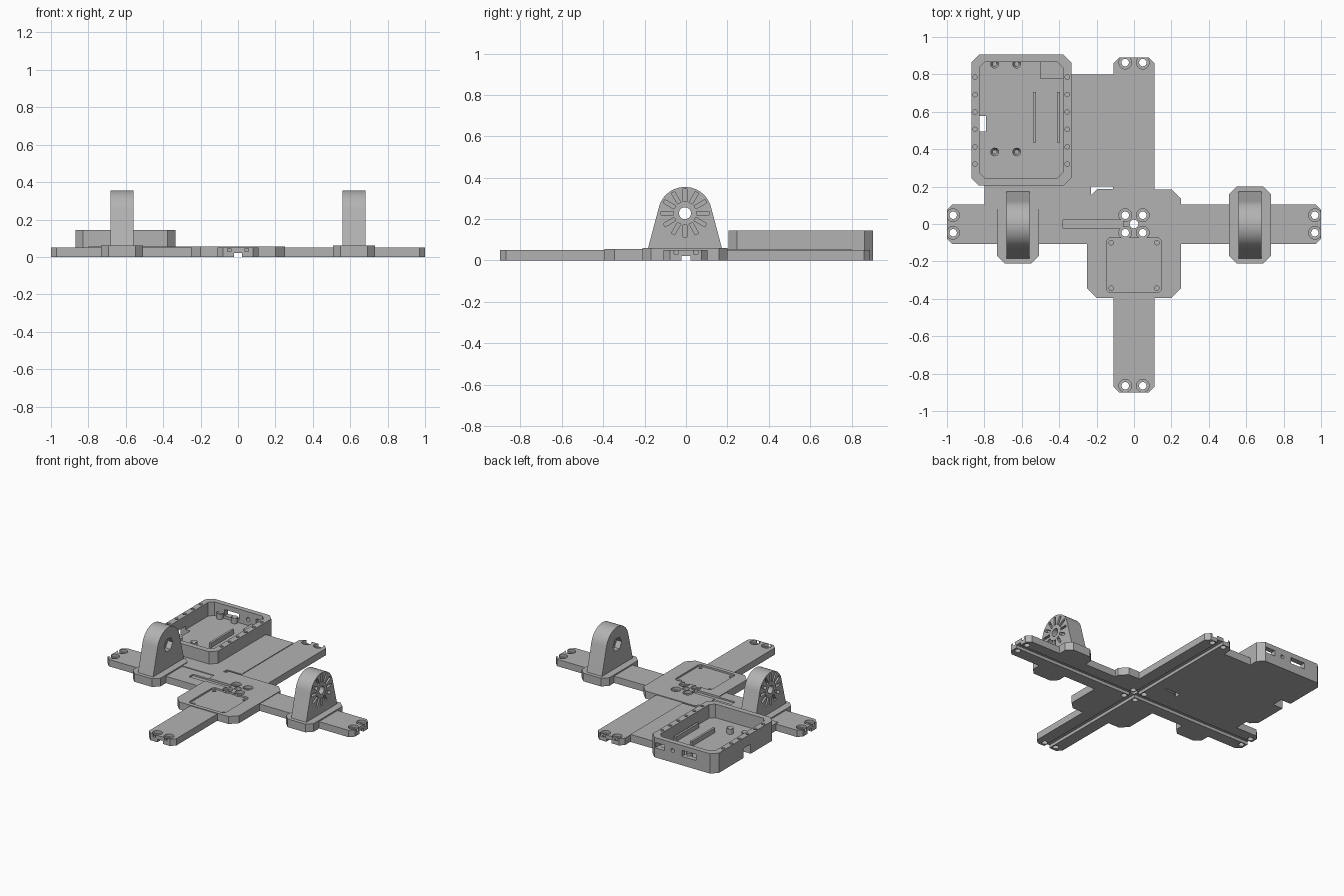
import bpy, bmesh
from math import sin, cos, pi, radians
from mathutils import Vector

old = bpy.data.objects.get("Cube")
if old:
    bpy.data.objects.remove(old, do_unlink=True)

grey = bpy.data.materials.new("plain grey")
grey.use_nodes = True
colour = (0.45, 0.45, 0.45, 1)
grey.diffuse_color = colour
grey.node_tree.nodes["Principled BSDF"].inputs["Base Color"].default_value = colour


# Outline helpers
def rect(x0, x1, y0, y1, c=0.0):
    """Rectangle with corners chamfered by c."""
    if not c:
        return [(x0, y0), (x1, y0), (x1, y1), (x0, y1)]
    return [(x0 + c, y0), (x1 - c, y0), (x1, y0 + c), (x1, y1 - c),
            (x1 - c, y1), (x0 + c, y1), (x0, y1 - c), (x0, y0 + c)]


def circle(x, y, r, n=24):
    return [(x + r * cos(2 * pi * i / n), y + r * sin(2 * pi * i / n)) for i in range(n)]


def prism(bm, pts, lo, hi, axis="z"):
    """Extrude an outline along z, or a (y, z) outline along x, or (x, z) along y."""
    place = {"z": lambda a, b, h: Vector((a, b, h)),
             "x": lambda a, b, h: Vector((h, a, b)),
             "y": lambda a, b, h: Vector((a, h, b))}[axis]
    low = [bm.verts.new(place(a, b, lo)) for a, b in pts]
    high = [bm.verts.new(place(a, b, hi)) for a, b in pts]
    n = len(pts)
    faces = [bm.faces.new(low[::-1]), bm.faces.new(high)]
    for i in range(n):
        j = (i + 1) % n
        faces.append(bm.faces.new((low[i], low[j], high[j], high[i])))
    bmesh.ops.recalc_face_normals(bm, faces=faces)


def make(name, *prisms):
    bm = bmesh.new()
    for p in prisms:
        prism(bm, *p)
    me = bpy.data.meshes.new(name)
    bm.to_mesh(me)
    bm.free()
    me.materials.append(grey)
    ob = bpy.data.objects.new(name, me)
    bpy.context.scene.collection.objects.link(ob)
    return ob


TOWER_X, TOWER_Y, AXLE_Z = 0.62, -0.005, 0.228
FLOOR = 0.045
parts = []

# Crossed arms and plates
parts.append(make("side_arms", (rect(-1, 1, -0.108, 0.105, 0.03), 0, 0.05)))
parts.append(make("long_arm", (rect(-0.11, 0.11, -0.9, 0.89, 0.03), 0, 0.05)))
parts.append(make("centre_plate", (rect(-0.25, 0.25, -0.395, 0.185, 0.05), 0, 0.055)))
parts.append(make("back_plate", (rect(-0.8, -0.11, 0.08, 0.8), 0, 0.055)))

# Axle towers on chamfered feet
profile = [(TOWER_Y + 0.181, 0.05)]
profile += [(TOWER_Y + 0.13 * cos(radians(a)), 0.225 + 0.13 * sin(radians(a)))
            for a in range(15, 166, 5)]
profile.append((TOWER_Y - 0.181, 0.05))
for side, name in ((1, "left"), (-1, "right")):
    x = side * TOWER_X
    top = 0.2 if side > 0 else 0.18
    parts.append(make(name + "_tower_foot", (rect(x - 0.112, x + 0.112, -0.21, top, 0.04), 0, 0.06)))
    parts.append(make(name + "_tower", (profile, x - 0.061, x + 0.061, "x")))

# Electronics tray
parts.append(make("tray", (rect(-0.87, -0.335, 0.205, 0.905, 0.042), 0, 0.145)))

# Shared cutter
cuts = []

# Cable grooves underneath
cuts.append((rect(-1.1, 1.1, -0.022, 0.022), -0.05, 0.022))
cuts.append((rect(-0.022, 0.022, -1.1, 1.1), -0.05, 0.0221))

# Screw holes with counterbores and open slots at the arm ends
ends = [(0, -0.865), (0, 0.863), (-0.967, 0), (0.967, 0)]
for ex, ey in ends:
    for s in (-0.047, 0.047):
        x, y = (ex + s, ey) if ex == 0 else (ex, ey + s)
        cuts.append((circle(x, y, 0.02), -0.1, 0.2))
        cuts.append((circle(x, y, 0.034), 0.03, 0.0701))
        if ex == 0:
            y0, y1 = sorted((y, y + (0.1 if y > 0 else -0.1)))
            cuts.append((rect(x - 0.01, x + 0.01, y0, y1), 0.0301, 0.046))
        else:
            x0, x1 = sorted((x, x + (0.1 if x > 0 else -0.1)))
            cuts.append((rect(x0, x1, y - 0.01, y + 0.01), 0.0301, 0.046))

# Centre holes, slot and sensor pad
for sx in (-0.047, 0.047):
    for sy in (-0.047, 0.047):
        cuts.append((circle(sx, sy, 0.02), -0.1, 0.2))
        cuts.append((circle(sx, sy, 0.034), 0.035, 0.07))
cuts.append((circle(0, 0, 0.023), -0.1, 0.2))
cuts.append((rect(-0.38, -0.06, -0.024, 0.022), 0.04, 0.0702))
cuts.append((rect(-0.147, 0.147, -0.367, -0.075, 0.015), 0.043, 0.0703))
for x in (-0.122, 0.122):
    for y in (-0.343, -0.1):
        cuts.append((circle(x, y, 0.012, 16), 0.025, 0.07))

# Wire opening beside the centre plate
cuts.append(([(-0.23, 0.155), (-0.195, 0.187), (-0.111, 0.187), (-0.111, 0.2), (-0.23, 0.2)], -0.1, 0.2))

# Tower bores, inner hexagon pockets and radial slots on the outer faces
for side in (1, -1):
    x = side * TOWER_X

    def span(a, b):
        return sorted((x + side * a, x + side * b))

    cuts.append((circle(TOWER_Y, AXLE_Z, 0.029), *span(-0.1, 0.1), "x"))
    cuts.append((circle(TOWER_Y, AXLE_Z, 0.05, 6), *span(-0.1, -0.02), "x"))
    for i in range(12):
        c, s = cos(i * pi / 6), sin(i * pi / 6)
        slot = [(TOWER_Y + r * c - w * s, AXLE_Z + r * s + w * c)
                for r, w in ((0.056, -0.009), (0.116, -0.009), (0.116, 0.009), (0.056, 0.009))]
        cuts.append((slot, *span(0.04, 0.1), "x"))

# Tray cavity, lid screw holes, wall openings and edge notch
cuts.append((rect(-0.827, -0.38, 0.245, 0.867, 0.03), FLOOR, 0.3))
for x in (-0.85, -0.357):
    for i in range(6):
        cuts.append((circle(x, 0.32 + 0.093 * i, 0.012, 16), 0.09, 0.3))
cuts.append((rect(-0.46, -0.385, 0.07, 0.11), 0.84, 1, "y"))
cuts.append((rect(-0.715, -0.6, 0.065, 0.11), 0.84, 1, "y"))
cuts.append((circle(-0.525, 0.088, 0.014, 16), 0.84, 1, "y"))
cuts.append((rect(-0.9, -0.79, 0.495, 0.577), -0.1, 0.07))

cutter = make("cutter", *cuts)
cutter.hide_render = True
cutter.hide_viewport = False

# Cut every part, then keep the finished mesh
for ob in parts:
    mod = ob.modifiers.new("cut", "BOOLEAN")
    mod.operation = "DIFFERENCE"
    mod.solver = "EXACT"
    mod.use_self = True
    mod.object = cutter
bpy.context.view_layer.update()
graph = bpy.context.evaluated_depsgraph_get()
finished = [bpy.data.meshes.new_from_object(ob.evaluated_get(graph)) for ob in parts]
for ob, me in zip(parts, finished):
    ob.modifiers.clear()
    ob.data = me
bpy.data.objects.remove(cutter, do_unlink=True)

# Tray fittings: ribs, connector block and standoffs with screw holes
ribs = [(rect(x - 0.008, x + 0.008, 0.435, 0.705), FLOOR - 0.01, 0.08) for x in (-0.533, -0.403)]
parts.append(make("tray_ribs", *ribs))
parts.append(make("connector_block", (rect(-0.5, -0.378, 0.775, 0.868), FLOOR - 0.01, 0.062)))
for i, (x, y) in enumerate([(-0.745, 0.385), (-0.627, 0.385), (-0.745, 0.855), (-0.627, 0.855)]):
    post = make(f"standoff_{i + 1}", (circle(x, y, 0.023), FLOOR - 0.01, 0.085))
    bm = bmesh.new()
    bm.from_mesh(post.data)
    cap = [max(bm.faces, key=lambda f: f.calc_center_median().z)]
    bmesh.ops.inset_region(bm, faces=cap, thickness=0.011)
    bmesh.ops.translate(bm, verts=cap[0].verts, vec=(0, 0, -0.03))
    bm.to_mesh(post.data)
    bm.free()
    parts.append(post)

# Smooth curves, sharp edges
bpy.ops.object.select_all(action="DESELECT")
for ob in parts:
    ob.select_set(True)
bpy.context.view_layer.objects.active = parts[0]
bpy.ops.object.shade_smooth_by_angle(angle=radians(30))
